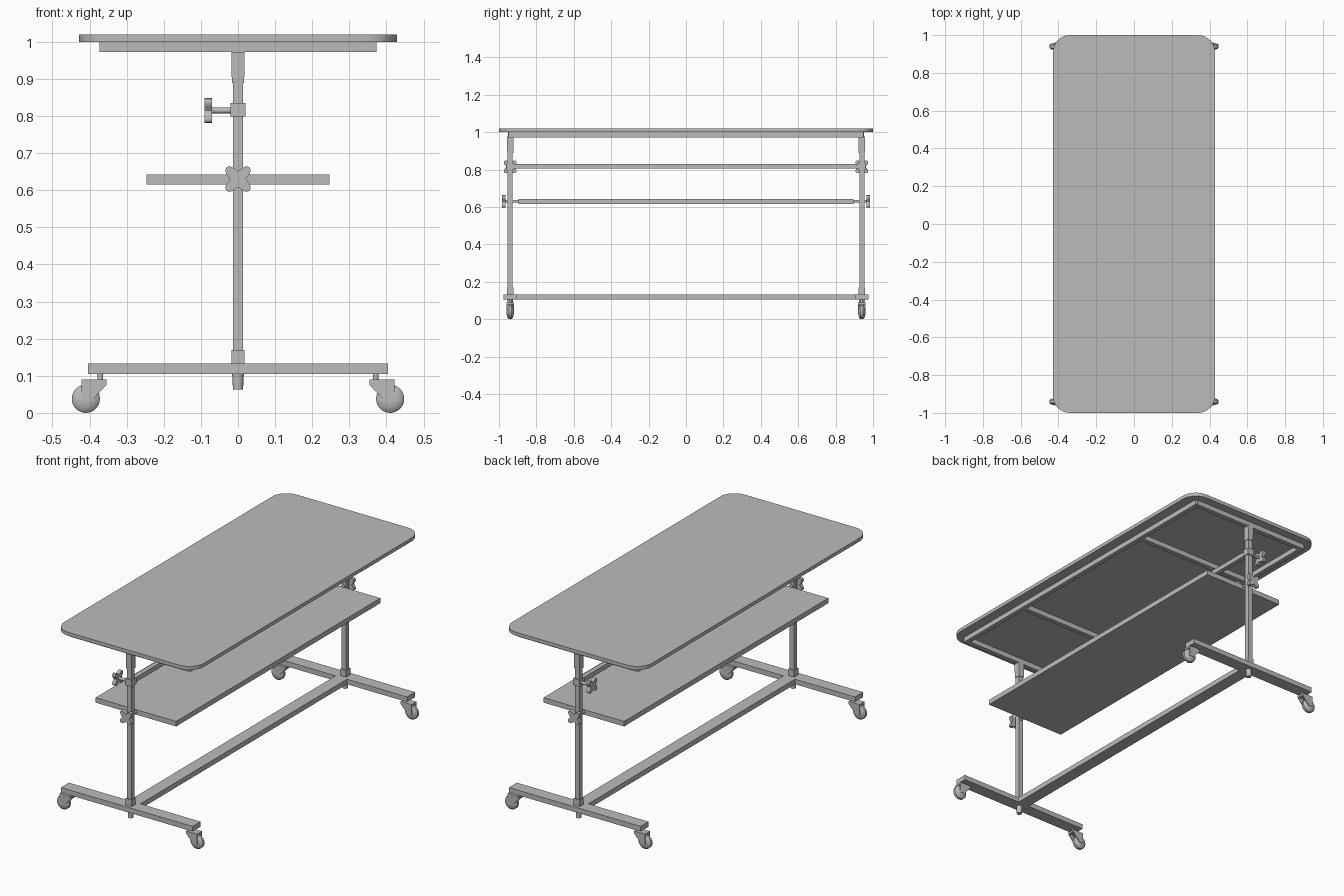
import bpy, bmesh, math
from mathutils import Matrix, Vector

cube = bpy.data.objects.get("Cube")
if cube:
    bpy.data.objects.remove(cube, do_unlink=True)

grey = bpy.data.materials.new("plain grey")
grey.use_nodes = True
colour = (0.5, 0.5, 0.5, 1)
grey.diffuse_color = colour
grey.node_tree.nodes["Principled BSDF"].inputs["Base Color"].default_value = colour


def finish(name, bm, smooth=False):
    bmesh.ops.recalc_face_normals(bm, faces=bm.faces)
    mesh = bpy.data.meshes.new(name)
    bm.to_mesh(mesh)
    bm.free()
    mesh.materials.append(grey)
    ob = bpy.data.objects.new(name, mesh)
    bpy.context.collection.objects.link(ob)
    if smooth:
        bpy.ops.object.select_all(action="DESELECT")
        ob.select_set(True)
        bpy.context.view_layer.objects.active = ob
        bpy.ops.object.shade_smooth_by_angle(angle=math.radians(35))
    return ob


def box(name, centre, size, taper=1.0):
    """Box whose bottom face is scaled by taper."""
    bm = bmesh.new()
    bmesh.ops.create_cube(bm, size=1)
    for v in bm.verts:
        k = taper if v.co.z < 0 else 1
        v.co = Vector(centre) + Vector((v.co.x * size[0] * k, v.co.y * size[1] * k, v.co.z * size[2]))
    return finish(name, bm)


def cylinder(name, start, end, radius, end_radius=None, sides=20):
    a, b = Vector(start), Vector(end)
    turn = (b - a).to_track_quat("Z", "Y").to_matrix().to_4x4()
    bm = bmesh.new()
    bmesh.ops.create_cone(bm, cap_ends=True, segments=sides, radius1=radius,
                          radius2=end_radius or radius, depth=(b - a).length,
                          matrix=Matrix.Translation((a + b) / 2) @ turn)
    return finish(name, bm, True)


def prism(name, outline, depth, matrix, smooth=False):
    """Extrude a flat outline symmetrically, then place it."""
    bm = bmesh.new()
    face = bm.faces.new([bm.verts.new((x, y, -depth / 2)) for x, y in outline])
    ext = bmesh.ops.extrude_face_region(bm, geom=[face])["geom"]
    bmesh.ops.translate(bm, vec=(0, 0, depth), verts=[g for g in ext if isinstance(g, bmesh.types.BMVert)])
    bmesh.ops.transform(bm, matrix=matrix, verts=bm.verts)
    return finish(name, bm, smooth)


FACE_Y = Matrix.Rotation(math.pi / 2, 4, "X")
FACE_X = Matrix.Rotation(math.pi / 2, 4, "Y")
POST_Y = 0.94


def star_knob(name, centre, facing):
    outline = []
    for i in range(48):
        a = math.tau * i / 48
        r = 0.033 - 0.011 * math.cos(4 * a)
        outline.append((r * math.cos(a), r * math.sin(a)))
    prism(name, outline, 0.02, Matrix.Translation(centre) @ facing, True)


def wheel(name, centre):
    """Domed wheel turned about the y axis."""
    profile = [(0, -0.02), (0.012, -0.019), (0.024, -0.0165), (0.033, -0.0125), (0.038, -0.007)]
    profile += [(r, -y) for r, y in reversed(profile)]
    bm = bmesh.new()
    verts = [bm.verts.new((r, y, 0)) for r, y in profile]
    edges = [bm.edges.new(pair) for pair in zip(verts, verts[1:])]
    bmesh.ops.spin(bm, geom=verts + edges, cent=(0, 0, 0), axis=(0, 1, 0),
                   angle=math.tau, steps=28)
    bmesh.ops.remove_doubles(bm, verts=bm.verts, dist=0.0001)
    bmesh.ops.translate(bm, vec=centre, verts=bm.verts)
    finish(name, bm, True)


# Rounded tabletop
corner = 0.088
outline = []
for quarter, (sx, sy) in enumerate([(1, 1), (-1, 1), (-1, -1), (1, -1)]):
    for i in range(9):
        a = math.pi / 2 * (quarter + i / 8)
        outline.append((sx * (0.428 - corner) + corner * math.cos(a),
                        sy * (1 - corner) + corner * math.sin(a)))
prism("tabletop", outline, 0.02, Matrix.Translation((0, 0, 1.01)), True)

# Frame under the top
for side, s in (("left", 1), ("right", -1)):
    box(f"frame_{side}_rail", (s * 0.36, 0, 0.986), (0.026, 1.9, 0.028))
for name, y in (("front", -0.94), ("front_inner", -0.48), ("back_inner", 0.48), ("back", 0.94)):
    box(f"frame_{name}_rail", (0, y, 0.986), (0.72, 0.026, 0.028))

# Shelf and long rails
box("shelf", (0, 0, 0.629), (0.494, 1.79, 0.028))
box("upper_long_rail", (0, 0, 0.818), (0.026, 1.86, 0.026))
box("lower_long_rail", (0, 0, 0.119), (0.07, 1.83, 0.028))

for end, s in (("front", -1), ("back", 1)):
    y = s * POST_Y

    # Telescopic post
    box(f"{end}_post", (0, y, 0.55), (0.028, 0.027, 0.86))
    box(f"{end}_upper_sleeve", (0, y, 0.931), (0.036, 0.036, 0.083), 0.92)
    box(f"{end}_lower_sleeve", (0, y, 0.151), (0.036, 0.036, 0.038))
    box(f"{end}_collar", (0, y, 0.817), (0.04, 0.04, 0.037))
    cylinder(f"{end}_post_foot", (0, y, 0.063), (0, y, 0.107), 0.0135, 0.016)

    # Height knob at the side and shelf knob at the end
    cylinder(f"{end}_height_screw", (-0.015, y, 0.815), (-0.075, y, 0.815), 0.008)
    star_knob(f"{end}_height_knob", (-0.08, y, 0.815), FACE_X)
    cylinder(f"{end}_shelf_screw", (0, s * 0.885, 0.63), (0, s * 0.97, 0.63), 0.007)
    star_knob(f"{end}_shelf_knob", (0, s * 0.975, 0.63), FACE_Y)

    # Foot bar with a caster at each end
    box(f"{end}_foot_bar", (0, y, 0.119), (0.808, 0.07, 0.028))
    for side, t in (("left", 1), ("right", -1)):
        label = f"{end}_{side}_caster"
        cylinder(f"{label}_stem", (t * 0.371, y, 0.085), (t * 0.371, y, 0.107), 0.0075)
        cheek = [(0.355, 0.09), (0.422, 0.09), (0.422, 0.03), (0.397, 0.03), (0.355, 0.075)]
        cheek = [(t * x, z) for x, z in cheek]
        for which, d in (("front", -1), ("back", 1)):
            prism(f"{label}_{which}_cheek", cheek, 0.005,
                  Matrix.Translation((0, y + d * 0.0185, 0)) @ FACE_Y)
        box(f"{label}_fork_top", (t * 0.3885, y, 0.084), (0.067, 0.042, 0.012))
        wheel(f"{label}_wheel", (t * 0.41, y, 0.038))
